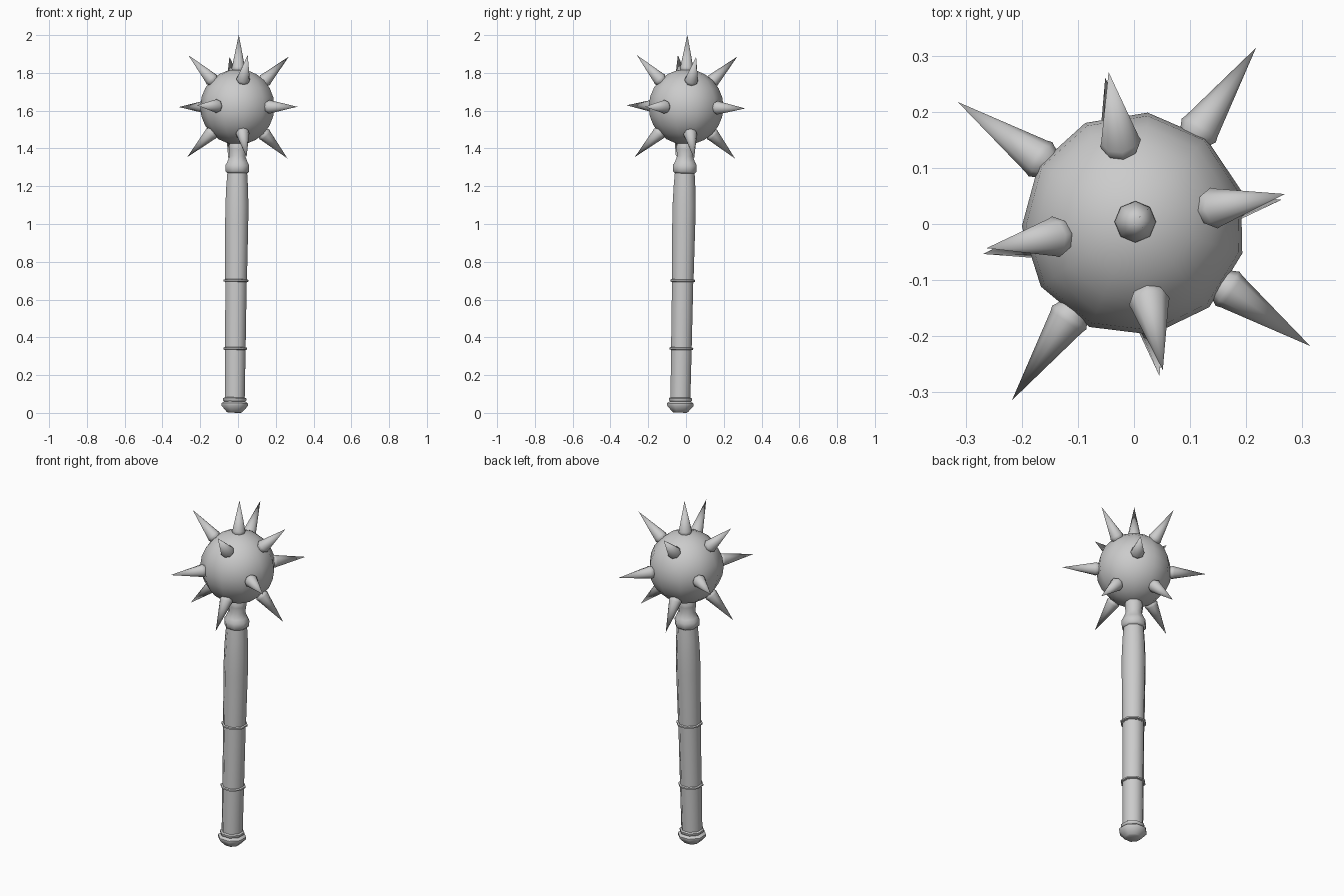
import bpy, bmesh, math
from mathutils import Matrix, Vector

if "Cube" in bpy.data.objects:
    bpy.data.objects.remove(bpy.data.objects["Cube"])

C = 1.62                      # height of the ball centre
# whole weapon leans slightly about the ball centre
AXIS = Vector((0.018, 0.031, 1.62)).normalized()
LEAN = (Matrix.Translation((0, 0, C))
        @ Vector((0, 0, 1)).rotation_difference(AXIS).to_matrix().to_4x4())


def finish(name, bm, matrix, angle=45):
    bmesh.ops.recalc_face_normals(bm, faces=bm.faces)
    me = bpy.data.meshes.new(name)
    bm.to_mesh(me)
    bm.free()
    ob = bpy.data.objects.new(name, me)
    bpy.context.collection.objects.link(ob)
    ob.matrix_world = matrix
    bpy.ops.object.select_all(action='DESELECT')
    ob.select_set(True)
    bpy.context.view_layer.objects.active = ob
    bpy.ops.object.shade_smooth_by_angle(angle=math.radians(angle))
    return ob


def lathe(name, profile, matrix, sides=8, turn=0.0, angle=50):
    """Revolve (radius, height) points around local z; ends are closed."""
    bm = bmesh.new()
    rings = []
    for r, z in profile:
        if r == 0:
            rings.append([bm.verts.new((0, 0, z))] * sides)
        else:
            a = [turn + 2 * math.pi * i / sides for i in range(sides)]
            rings.append([bm.verts.new((r * math.cos(t), r * math.sin(t), z)) for t in a])
    for lo, hi in zip(rings, rings[1:]):
        for i in range(sides):
            j = (i + 1) % sides
            quad = list(dict.fromkeys((lo[i], lo[j], hi[j], hi[i])))
            bm.faces.new(quad)
    for r, ring in ((profile[0][0], rings[0]), (profile[-1][0], rings[-1])):
        if r:
            bm.faces.new(ring)
    return finish(name, bm, matrix, angle)


# spiked head: ball
bm = bmesh.new()
bmesh.ops.create_uvsphere(bm, u_segments=11, v_segments=12, radius=0.2)
bmesh.ops.rotate(bm, verts=bm.verts, matrix=Matrix.Rotation(math.radians(-7), 3, 'Z'))
finish("ball", bm, LEAN)

# spikes: one on top, three staggered rings of four
SPIKE = [(0.028, 0.185), (0.037, 0.203), (0.034, 0.212), (0, 0.382)]


def spike(name, azimuth, elevation):
    rot = (Matrix.Rotation(math.radians(azimuth), 4, 'Z')
           @ Matrix.Rotation(math.radians(90 - elevation), 4, 'Y'))
    lathe(name, SPIKE, LEAN @ rot)


spike("top_spike", 0, 90)
for k in range(4):
    spike(f"middle_spike_{k}", 55.3 + 90 * k, 0)
    spike(f"upper_spike_{k}", 10.3 + 90 * k, 45)
    spike(f"lower_spike_{k}", 10.3 + 90 * k, -45)

# shaft parts, heights given above the ground
SHAFT = LEAN @ Matrix.Translation((0, 0, -C))
TURN = math.pi / 8
lathe("grip_lower", [(0.057, 0.07), (0.059, 0.34), (0.061, 0.70)], SHAFT, 8, TURN)
lathe("grip_upper", [(0.062, 0.69), (0.066, 1.0), (0.066, 1.10), (0.062, 1.20),
                     (0.056, 1.28)], SHAFT, 8, TURN)
for name, z, r in (("lower_band", 0.34, 0.068), ("upper_band", 0.70, 0.071)):
    lathe(name, [(r - 0.012, z - 0.008), (r, z - 0.004), (r, z + 0.004),
                 (r - 0.012, z + 0.008)], SHAFT, 8, TURN)

# collar and neck under the ball
lathe("collar", [(0.056, 1.268), (0.067, 1.278), (0.068, 1.31), (0.058, 1.327),
                 (0.045, 1.36), (0.050, 1.395), (0.050, 1.41), (0.042, 1.44)],
      SHAFT, 8, TURN)

# pommel
lathe("pommel", [(0.038, 0.001), (0.046, 0.006), (0.076, 0.038), (0.076, 0.05),
                 (0.060, 0.06), (0.066, 0.066), (0.066, 0.076), (0.056, 0.082)],
      SHAFT, 8, TURN)
